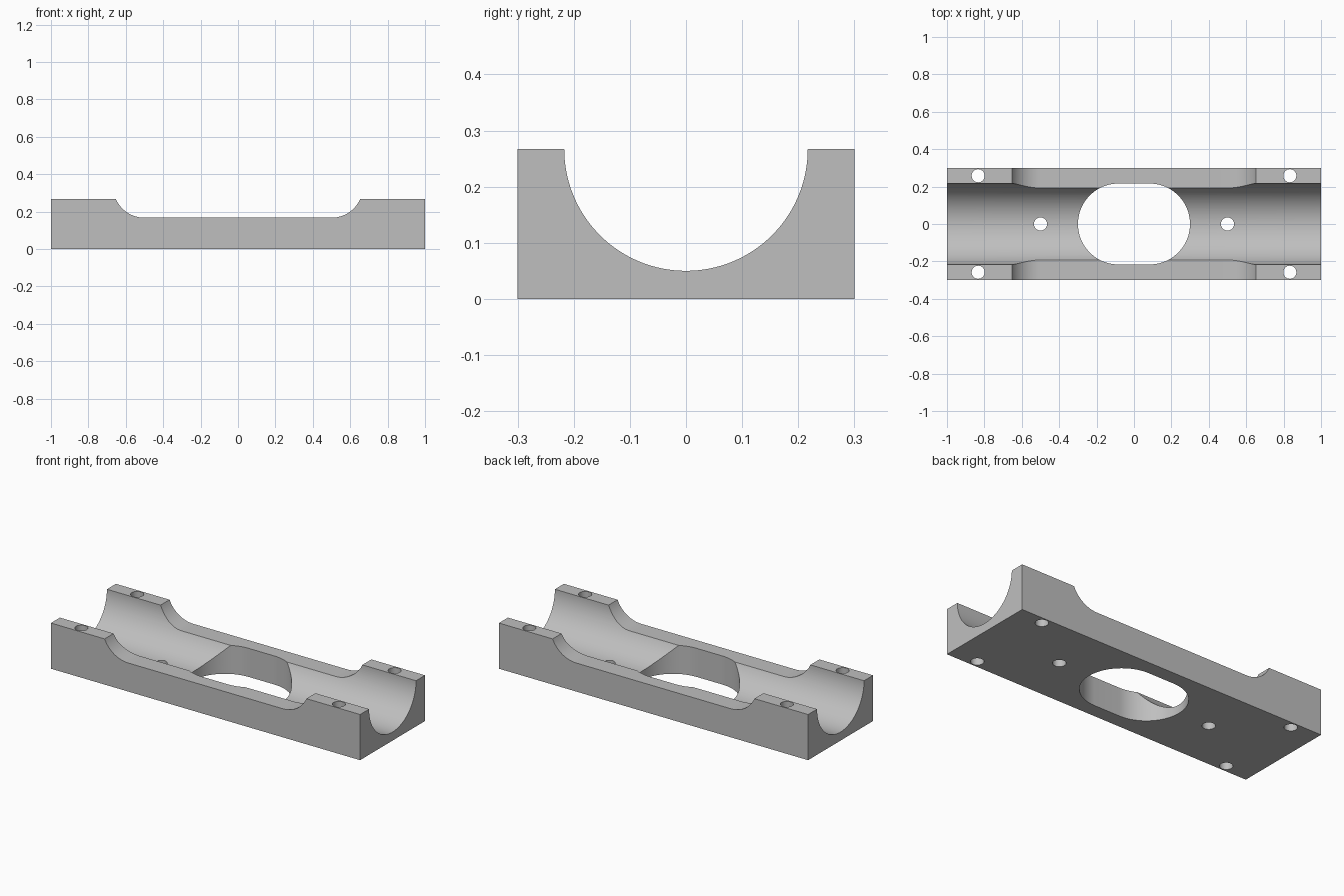
import bpy
import bmesh
from math import sin, cos, pi, radians, acos
from mathutils import Vector

cube = bpy.data.objects.get("Cube")
if cube:
    bpy.data.objects.remove(cube, do_unlink=True)

HALF_LENGTH, HALF_WIDTH, HEIGHT = 1.0, 0.3, 0.267
GROOVE_R = 0.217
FLOOR_Z, FILLET_R, FILLET_X = 0.167, 0.167, 0.5

grey = bpy.data.materials.new("light_grey")
grey.use_nodes = True
colour = (0.52, 0.52, 0.52, 1)
grey.diffuse_color = colour
grey.node_tree.nodes["Principled BSDF"].inputs["Base Color"].default_value = colour


def arc(cx, cy, r, start, end, steps):
    """Points along an arc, angles in radians."""
    angles = [start + (end - start) * i / steps for i in range(steps + 1)]
    return [(cx + r * cos(a), cy + r * sin(a)) for a in angles]


def prism(name, outline, place, depth):
    """Extrude an outline; place maps (u, v, w) to a 3D point."""
    bm = bmesh.new()
    near, far = [[bm.verts.new(place(u, v, w)) for u, v in outline]
                 for w in (-depth, depth)]
    bm.faces.new(near)
    bm.faces.new(far)
    for i in range(len(outline)):
        bm.faces.new((near[i - 1], near[i], far[i], far[i - 1]))
    bmesh.ops.recalc_face_normals(bm, faces=bm.faces)
    mesh = bpy.data.meshes.new(name)
    bm.to_mesh(mesh)
    bm.free()
    obj = bpy.data.objects.new(name, mesh)
    bpy.context.collection.objects.link(obj)
    return obj


def along_x(u, v, w):
    return Vector((w, u, v))


def along_y(u, v, w):
    return Vector((u, w, v))


def along_z(u, v, w):
    return Vector((u, v, w))


# Block with a half-round channel along its length
section = [(-HALF_WIDTH, HEIGHT), (-HALF_WIDTH, 0), (HALF_WIDTH, 0), (HALF_WIDTH, HEIGHT)]
section += arc(0, HEIGHT, GROOVE_R, 0, -pi, 64)
body = prism("channel_block", section, along_x, HALF_LENGTH)
body.data.materials.append(grey)

# Lowered middle of the rails, with a rounded ramp at each end
sweep = acos((FILLET_R - (HEIGHT - FLOOR_Z)) / FILLET_R) + 0.15
ramp = arc(FILLET_X, FLOOR_Z + FILLET_R, FILLET_R, -pi / 2, -pi / 2 + sweep, 18)
top = ramp[-1]
relief = ramp + [(top[0], 0.5), (-top[0], 0.5)] + [(-x, z) for x, z in reversed(ramp)]
cutters = [prism("rail_relief_cutter", relief, along_y, 0.5)]

# Long round-ended opening in the middle
slot_r = GROOVE_R - 0.0005
slot = arc(0.083, 0, slot_r, -pi / 2, pi / 2, 40)
slot += arc(-0.083, 0, slot_r, pi / 2, 1.5 * pi, 40)
cutters.append(prism("slot_cutter", slot, along_z, 0.6))

# Screw holes in the rails and in the channel floor
holes = [(sx * 0.833, sy * 0.258) for sx in (-1, 1) for sy in (-1, 1)]
holes += [(-0.5, 0), (0.5, 0)]
for x, y in holes:
    ring = arc(x, y, 0.035, 0, 2 * pi, 32)[:-1]
    cutters.append(prism("screw_hole_cutter", ring, along_z, 0.6))

for cutter in cutters:
    mod = body.modifiers.new(cutter.name, "BOOLEAN")
    mod.operation = "DIFFERENCE"
    mod.solver = "EXACT"
    mod.object = cutter

# Apply the cuts and drop the cutters
bpy.context.view_layer.update()
graph = bpy.context.evaluated_depsgraph_get()
result = bpy.data.meshes.new_from_object(body.evaluated_get(graph))
body.modifiers.clear()
body.data = result
result.name = "channel_block"
for cutter in cutters:
    bpy.data.objects.remove(cutter, do_unlink=True)

# Smooth curved walls, keep edges crisp
result.materials.clear()
result.materials.append(grey)
bpy.ops.object.select_all(action="DESELECT")
body.select_set(True)
bpy.context.view_layer.objects.active = body
bpy.ops.object.shade_smooth_by_angle(angle=radians(25))
